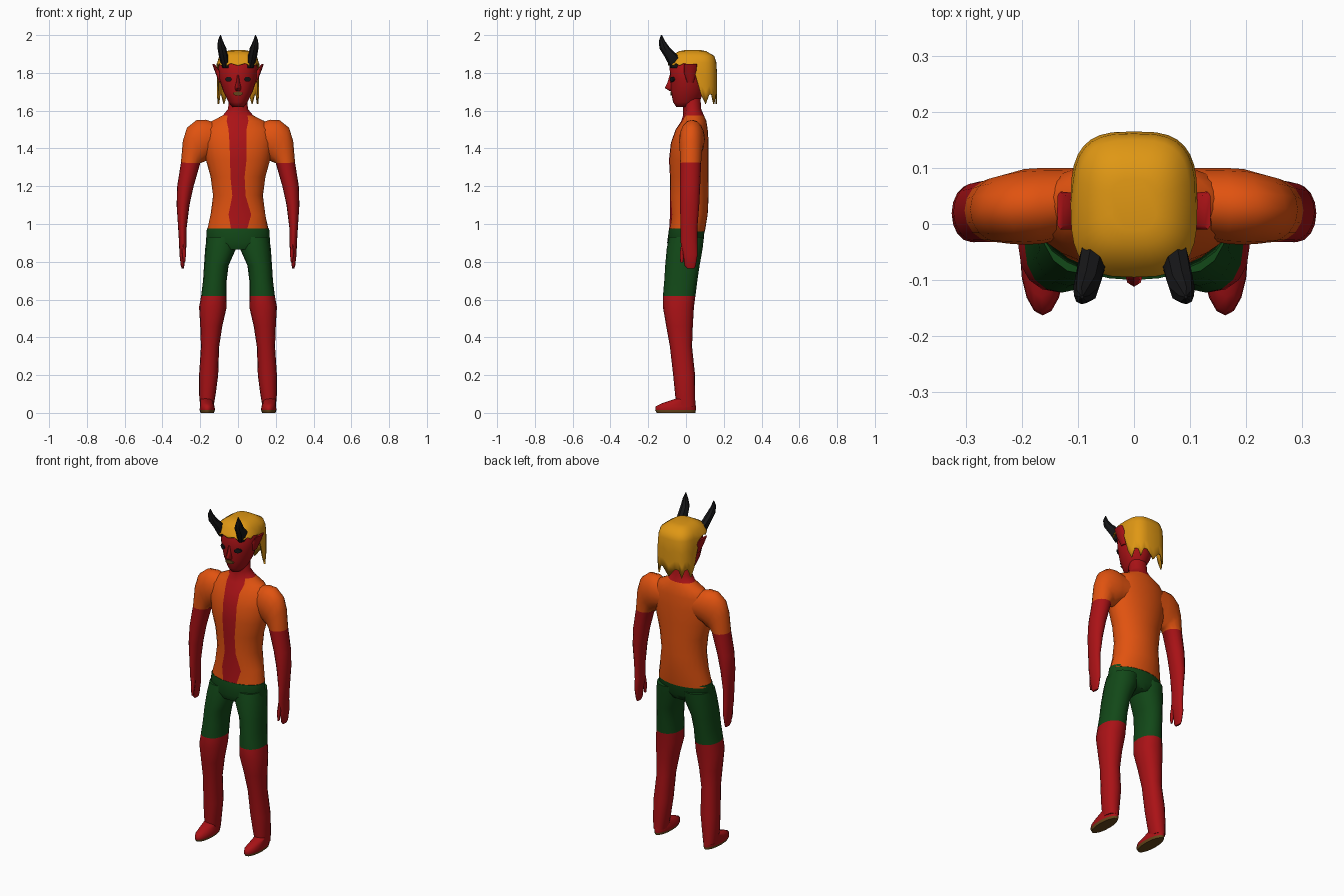
import bpy, bmesh
from math import sin, cos, asin, pi, radians
from mathutils import Vector

old = bpy.data.objects.get("Cube")
if old:
    bpy.data.objects.remove(old)


def material(name, *rgb):
    m = bpy.data.materials.new(name)
    m.use_nodes = True
    m.diffuse_color = (*rgb, 1)
    shader = next(n for n in m.node_tree.nodes if n.type == "BSDF_PRINCIPLED")
    shader.inputs["Base Color"].default_value = (*rgb, 1)
    return m


RED = material("red skin", .4, .006, .008)
ORANGE = material("orange shirt", .75, .085, .005)
GREEN = material("green shorts", .006, .065, .009)
YELLOW = material("golden hair", .74, .31, .007)
BLACK = material("black", .008, .008, .009)
OLIVE = material("olive brown", .13, .06, .01)


def power(value, p):
    return abs(value) ** p * (1 if value >= 0 else -1)


def finish(name, bm, mats, mirror=False, angle=60):
    bmesh.ops.recalc_face_normals(bm, faces=bm.faces)
    mesh = bpy.data.meshes.new(name)
    for f in bm.faces:
        f.smooth = True
    bm.to_mesh(mesh)
    bm.free()
    for m in mats:
        mesh.materials.append(m)
    mesh.set_sharp_from_angle(angle=radians(angle))
    obj = bpy.data.objects.new(name, mesh)
    bpy.context.collection.objects.link(obj)
    if mirror:
        obj.modifiers.new("mirror", "MIRROR").use_mirror_merge = False
    return obj


def level(z, x0, x1, y0, y1):
    """Horizontal ring between two x and two y limits."""
    return (x0, z, x1, z, y0, y1)


def loft(name, rings, mats, rule=None, sides=16, p=1, mirror=False, columns=None, angle=60):
    """Skin elliptical rings; rule(ring, side) picks the material slot."""
    bm = bmesh.new()
    loops = []
    for i, (xa, za, xb, zb, y0, y1) in enumerate(rings):
        a, b = Vector((xa, 0, za)), Vector((xb, 0, zb))
        angles = columns(i) if columns else [2 * pi * k / sides for k in range(sides)]
        loop = []
        for t in angles:
            co = (a + b) / 2 + (b - a) / 2 * power(sin(t), p)
            co.y = (y0 + y1) / 2 - (y1 - y0) / 2 * power(cos(t), p)
            loop.append(bm.verts.new(co))
        loops.append(loop)
    count = len(loops[0])
    for i in range(len(loops) - 1):
        for k in range(count):
            j = (k + 1) % count
            f = bm.faces.new((loops[i][k], loops[i][j], loops[i + 1][j], loops[i + 1][k]))
            f.material_index = rule(i, k) if rule else 0
    for loop, i in ((loops[0], 0), (loops[-1], len(loops) - 2)):
        f = bm.faces.new(loop)
        f.material_index = rule(i, count // 2) if rule else 0
    return finish(name, bm, mats, mirror, angle)


# Torso, with the open shirt showing a strip of skin: z, half width, front, back
torso = [(.96, .165, -.09, .1), (1.05, .145, -.085, .115), (1.15, .132, -.085, .12),
         (1.25, .145, -.085, .12), (1.34, .17, -.09, .12), (1.43, .185, -.08, .12),
         (1.5, .18, -.055, .115), (1.545, .14, -.025, .108), (1.575, .08, -.015, .095),
         (1.61, .052, -.015, .08), (1.7, .05, -.02, .075)]
strip = [(.035, .045), (.05, .07), (.03, .04), (.04, .035), (.042, .045), (.045, .045),
         (.05, .045), (.06, .055), (.055, .05), (.04, .04), (.04, .04)]


def torso_columns(i):
    w = torso[i][1]
    start, end = -asin(strip[i][0] / w), asin(strip[i][1] / w)
    rest = 2 * pi + start - end
    return [start, (start + end) / 2] + [end + rest * k / 22 for k in range(22)]


loft("torso", [level(z, -w, w, a, b) for z, w, a, b in torso], [ORANGE, RED],
     lambda i, k: 1 if i >= 8 or k < 2 else 0, columns=torso_columns)

# Shorts around the hips
loft("hips", [level(.975, -.165, .165, -.09, .1), level(.9, -.17, .17, -.1, .09),
              level(.865, -.13, .13, -.085, .07)], [GREEN], sides=24)

# Legs with shorts above the knee
leg = [(.93, .005, .165, -.09, .095), (.87, .01, .174, -.102, .088),
       (.78, .05, .18, -.11, .072), (.7, .06, .185, -.115, .06), (.62, .06, .195, -.122, .05),
       (.56, .06, .206, -.122, .042), (.46, .083, .2, -.105, .036), (.35, .1, .196, -.085, .032),
       (.2, .105, .206, -.068, .048), (.1, .118, .206, -.058, .048), (.03, .13, .2, -.05, .05)]
loft("legs", [level(*r) for r in leg], [GREEN, RED],
     lambda i, k: 0 if i < 4 else 1, p=.9, mirror=True)

# Feet with soles
foot = [(0, .128, .198, -.155, .05), (.014, .122, .203, -.163, .052),
        (.035, .124, .202, -.16, .052), (.05, .13, .2, -.13, .05), (.075, .135, .2, -.055, .045)]
loft("feet", [level(*r) for r in foot], [OLIVE, RED],
     lambda i, k: 0 if i < 1 else 1, mirror=True)

# Arms from the shoulder to the fingertips: outer point, inner point, front, back
arm = [(.1, 1.53, .1, 1.37, -.02, .1), (.17, 1.552, .155, 1.35, -.035, .1),
       (.22, 1.55, .17, 1.335, -.037, .098), (.27, 1.51, .178, 1.33, -.035, .09),
       (.292, 1.44, .185, 1.328, -.033, .085), (.302, 1.325, .2, 1.322, -.032, .08),
       (.322, 1.2, .235, 1.2, -.032, .075), (.325, 1.1, .257, 1.1, -.032, .07),
       (.317, .98, .272, .98, -.028, .06), (.312, .9, .272, .9, -.028, .06),
       (.31, .84, .277, .84, -.015, .062), (.303, .78, .284, .78, -.008, .052),
       (.298, .765, .287, .765, .005, .045)]
loft("arms", arm, [ORANGE, RED], lambda i, k: 0 if i < 5 else 1, mirror=True)
loft("thumbs", [level(.9, .278, .3, -.025, .01), level(.84, .275, .295, -.033, -.008),
                level(.795, .28, .29, -.03, -.015)], [RED], sides=8, mirror=True)

# Head
head = [(1.62, .03, -.052, .03), (1.645, .05, -.068, .07), (1.7, .078, -.08, .095),
        (1.77, .1, -.083, .11), (1.84, .103, -.088, .12), (1.885, .08, -.06, .11)]
loft("head", [level(z, -w, w, a, b) for z, w, a, b in head], [RED], sides=24)
loft("nose", [level(1.705, -.012, .012, -.088, -.06), level(1.72, -.017, .017, -.112, -.06),
              level(1.75, -.01, .01, -.098, -.06), level(1.79, -.006, .006, -.086, -.06)],
     [RED], sides=8)
loft("ears", [level(1.75, .085, .1, .005, .04), level(1.8, .09, .12, -.01, .055),
              level(1.848, .125, .137, -.01, .058)], [RED], sides=8, p=.6, mirror=True)

# Horns curving forward
horn = [(1.825, .045, .082, -.082, -.03), (1.88, .05, .1, -.11, -.03),
        (1.93, .062, .108, -.141, -.083), (1.97, .08, .107, -.143, -.112),
        (2, .09, .095, -.133, -.127)]
loft("horns", [level(*r) for r in horn], [BLACK], sides=8, mirror=True, angle=35)


# Eyes and mouth as thin almond plates on the face
def plate(name, center, half_width, half_height, turn, mat, mirror):
    bm = bmesh.new()
    x, y, z = center
    rim = []
    for k in range(12):
        t = 2 * pi * k / 12
        u = half_width * cos(t)
        rim.append(bm.verts.new((x + u * cos(turn), y + u * sin(turn), z + half_height * sin(t))))
    face = bm.faces.new(rim)
    out = bmesh.ops.extrude_face_region(bm, geom=[face])["geom"]
    verts = [v for v in out if isinstance(v, bmesh.types.BMVert)]
    bmesh.ops.translate(bm, verts=verts, vec=(0, .009, 0))
    finish(name, bm, [mat], mirror, 30)


plate("eyes", (.05, -.077, 1.766), .02, .013, radians(28), BLACK, True)
plate("mouth", (0, -.083, 1.69), .026, .011, 0, OLIVE, False)


# Hair: a cap short over the face and ears, with jagged locks hanging behind
def hair():
    bm = bmesh.new()
    sides = 32
    crown = [(1.92, .35), (1.915, .55), (1.89, .88), (1.855, .97)]
    loops = []
    for k in range(sides):
        t = 2 * pi * k / sides
        dx, dy = power(sin(t), .65) * .113, -power(cos(t), .65) * .13
        column = [(dx * r, .035 + dy * r, z) for z, r in crown]
        behind = dy > .015
        if behind:
            bottom = 1.635 if k % 3 == 1 else 1.685
        else:
            bottom = 1.838 + (.012 if k % 2 else 0)
        for s in (.35, .7, 1):
            column.append((dx, .035 + dy, 1.855 + (bottom - 1.855) * s))
        loops.append([bm.verts.new(c) for c in column])
    for k in range(sides):
        a, b = loops[k], loops[(k + 1) % sides]
        for i in range(len(a) - 1):
            bm.faces.new((a[i], b[i], b[i + 1], a[i + 1]))
    bm.faces.new([c[0] for c in loops])
    obj = finish("hair", bm, [YELLOW])
    obj.modifiers.new("thickness", "SOLIDIFY").thickness = .008


hair()
